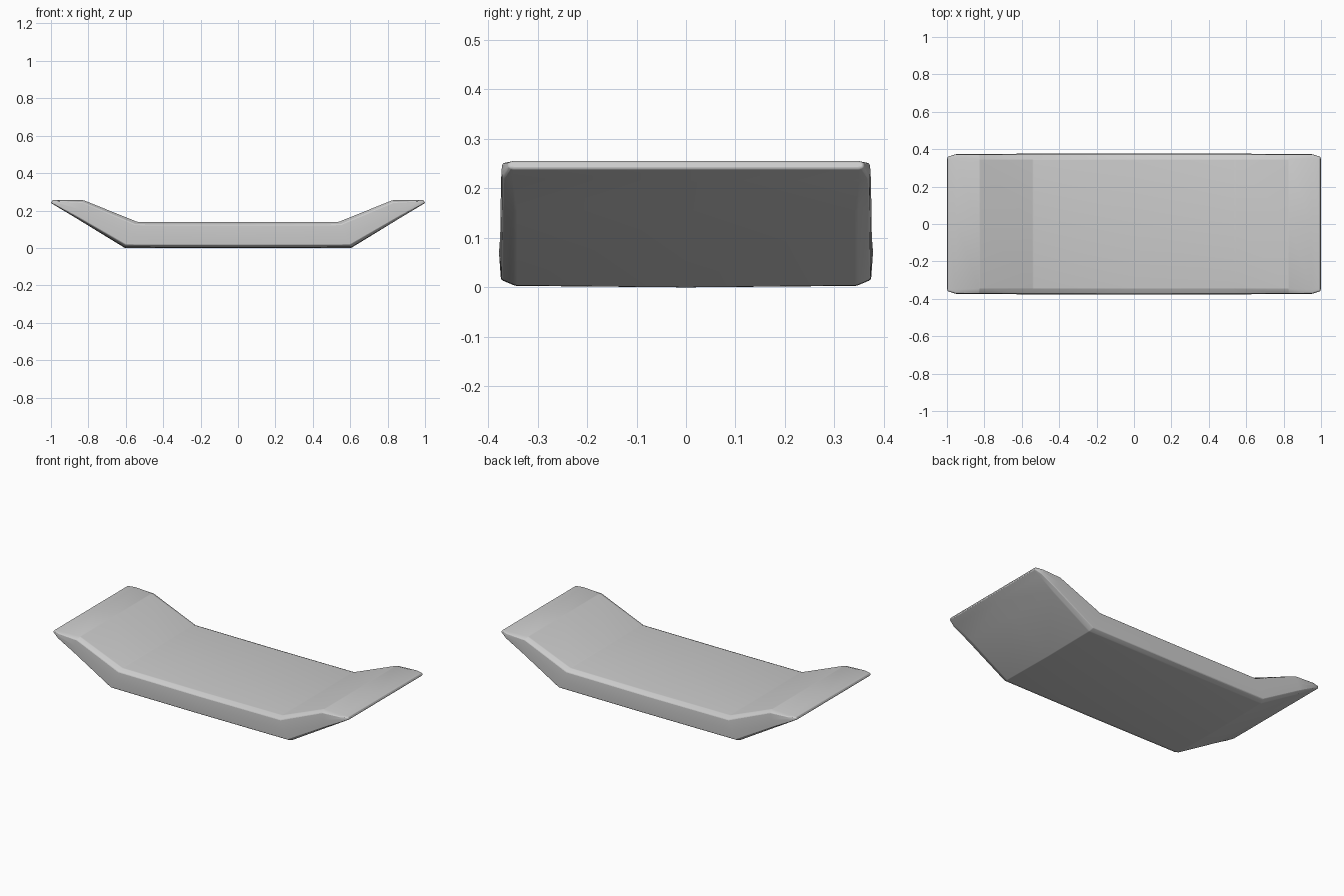
import bpy, bmesh
from mathutils import Vector

if "Cube" in bpy.data.objects:
    bpy.data.objects.remove(bpy.data.objects["Cube"])

# Half-length stations: bottom x, z / top x, z / inner half width / side half width
stations = [
    (0.00, 0.003, 0.00, 0.138, 0.345, 0.374, 0.378),
    (0.605, 0.004, 0.54, 0.140, 0.345, 0.373, 0.376),
    (0.86, 0.156, 0.825, 0.255, 0.345, 0.372, 0.374),
    (0.96, 0.216, 0.95, 0.255, 0.350, 0.371, 0.373),
    (1.00, 0.240, 0.993, 0.255, 0.348, 0.357, 0.360),
]


def ring(bm, s, side):
    """Chamfered, slightly crowned cross-section of the slab."""
    bx, bz, tx, tz, yi, ye, ym = s
    half = [(0.0, yi), (0.09, ye), (0.5, ym), (0.89, ye), (1.0, yi)]
    pts = [(0.0, 0.0)] + half + [(1.0, 0.0)] + [(t, -y) for t, y in reversed(half)]
    verts = []
    for t, y in pts:
        x, z = bx + (tx - bx) * t, bz + (tz - bz) * t
        if t == 0 and y == 0 and bx < 0.7:
            z = 0.0
        verts.append(bm.verts.new(Vector((side * x, y, z))))
    return verts


# Upturned tray: loft the stations from one tip to the other
bm = bmesh.new()
rings = [ring(bm, s, -1) for s in reversed(stations[1:])]
rings += [ring(bm, s, 1) for s in stations]
for a, b in zip(rings, rings[1:]):
    n = len(a)
    for i in range(n):
        j = (i + 1) % n
        bm.faces.new((a[i], a[j], b[j], b[i]))

# Blunt tips
bm.faces.new(rings[0])
bm.faces.new(rings[-1])
bmesh.ops.recalc_face_normals(bm, faces=bm.faces)

mesh = bpy.data.meshes.new("upturned_slab")
bm.to_mesh(mesh)
bm.free()
slab = bpy.data.objects.new("upturned_slab", mesh)
bpy.context.collection.objects.link(slab)

# Soften the bends a little
bev = slab.modifiers.new("soft_edges", 'BEVEL')
bev.width = 0.008
bev.segments = 2
bev.limit_method = 'ANGLE'
bev.angle_limit = 0.35

bpy.context.view_layer.objects.active = slab
slab.select_set(True)
bpy.ops.object.shade_smooth_by_angle(angle=0.6)
